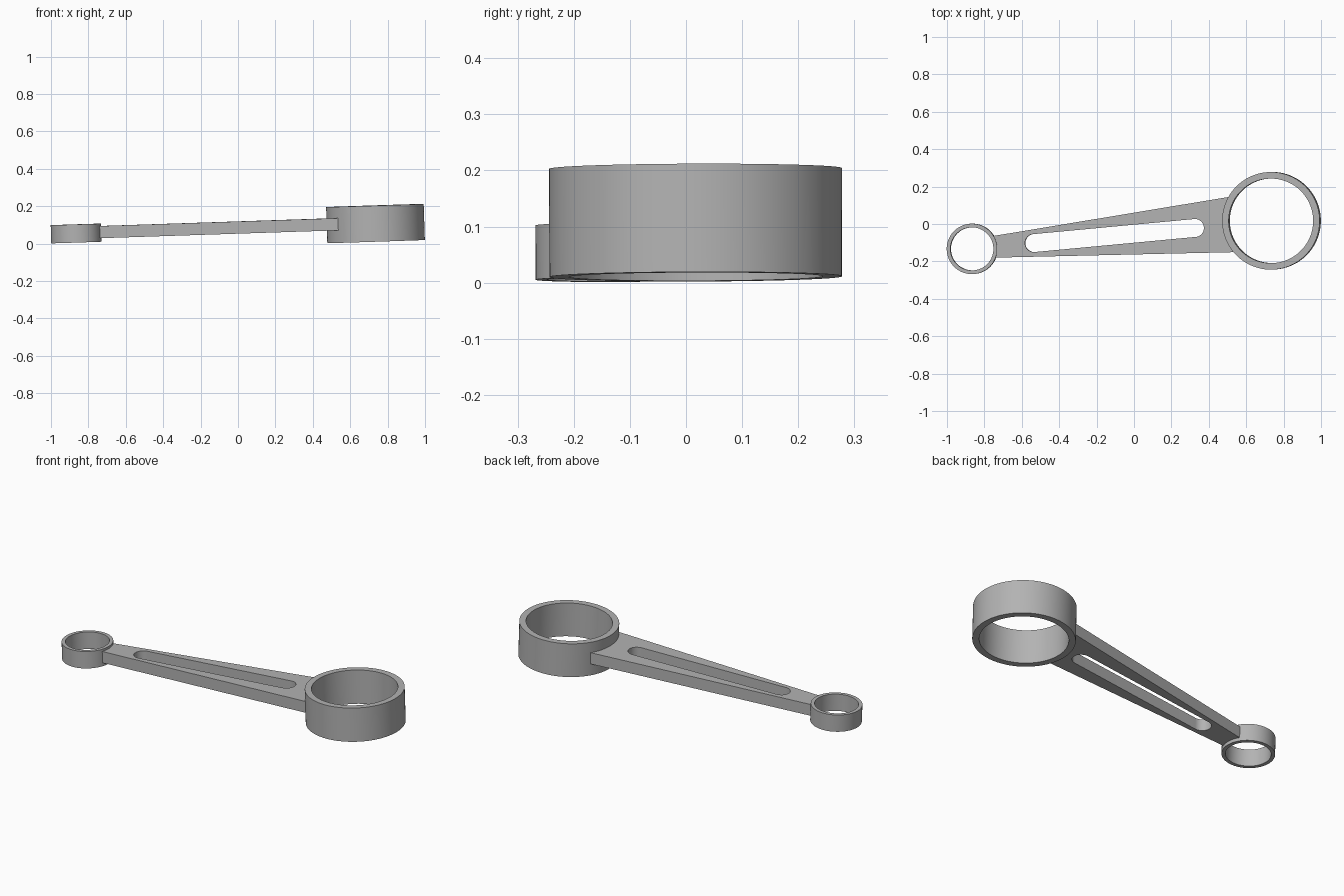
import bpy, bmesh, math
from mathutils import Matrix, Vector

if "Cube" in bpy.data.objects:
    bpy.data.objects.remove(bpy.data.objects["Cube"], do_unlink=True)

# Single grey metal
metal = bpy.data.materials.new("grey metal")
metal.use_nodes = True
grey = (0.45, 0.45, 0.45, 1)
metal.diffuse_color = grey
metal.node_tree.nodes["Principled BSDF"].inputs["Base Color"].default_value = grey

# Rod frame: origin at the small eye, x along the rod, slightly turned and tilted
LENGTH = 1.608
FRAME = (Matrix.Translation((-0.865, -0.133, 0.054))
         @ Matrix.Rotation(math.radians(5.36), 4, 'Z')
         @ Matrix.Rotation(math.radians(-1.89), 4, 'Y'))


def arc(cx, radius, start, end, count):
    """Points of an arc centred on the rod axis, both ends included."""
    steps = [start + (end - start) * i / count for i in range(count + 1)]
    return [(cx + radius * math.cos(a), radius * math.sin(a)) for a in steps]


def circle(cx, radius, count=96):
    return arc(cx, radius, 0, math.tau, count)[:-1]


def plate(name, outer, hole, height, lift=0):
    """Extrude an outline with one hole, centred on the rod plane."""
    bm = bmesh.new()
    edges = []
    for loop in (outer, hole):
        verts = [bm.verts.new((x, y, lift - height / 2)) for x, y in loop]
        edges += [bm.edges.new((v, verts[i - 1])) for i, v in enumerate(verts)]
    bmesh.ops.triangle_fill(bm, edges=edges, use_beauty=True, use_dissolve=False)
    made = bmesh.ops.extrude_face_region(bm, geom=bm.faces[:], use_keep_orig=True)
    top = [g for g in made["geom"] if isinstance(g, bmesh.types.BMVert)]
    bmesh.ops.translate(bm, verts=top, vec=Vector((0, 0, height)))
    bmesh.ops.recalc_face_normals(bm, faces=bm.faces)
    mesh = bpy.data.meshes.new(name)
    bm.to_mesh(mesh)
    bm.free()
    mesh.materials.append(metal)
    obj = bpy.data.objects.new(name, mesh)
    bpy.context.collection.objects.link(obj)
    obj.matrix_world = FRAME
    bpy.ops.object.select_all(action='DESELECT')
    obj.select_set(True)
    bpy.context.view_layer.objects.active = obj
    bpy.ops.object.shade_smooth_by_angle(angle=math.radians(30))
    return obj


# Bearing eyes at both ends
plate("small_eye", circle(0, 0.135), circle(0, 0.115), 0.097)
plate("big_eye", circle(LENGTH, 0.261), circle(LENGTH, 0.226), 0.193)

# Tapered shank, its curved ends buried in the eye walls, with a long slot
half = math.pi / 2
small_angle, big_angle = math.radians(27), math.radians(35.5)
small_end = arc(0, 0.127, small_angle, -small_angle, 12)
big_end = arc(LENGTH, 0.256, math.pi + big_angle, math.pi - big_angle, 24)
slot = arc(0.333, 0.048, half, 3 * half, 20) + arc(1.198, 0.048, -half, half, 20)
plate("shank", small_end + big_end, slot, 0.065, lift=0.003)
